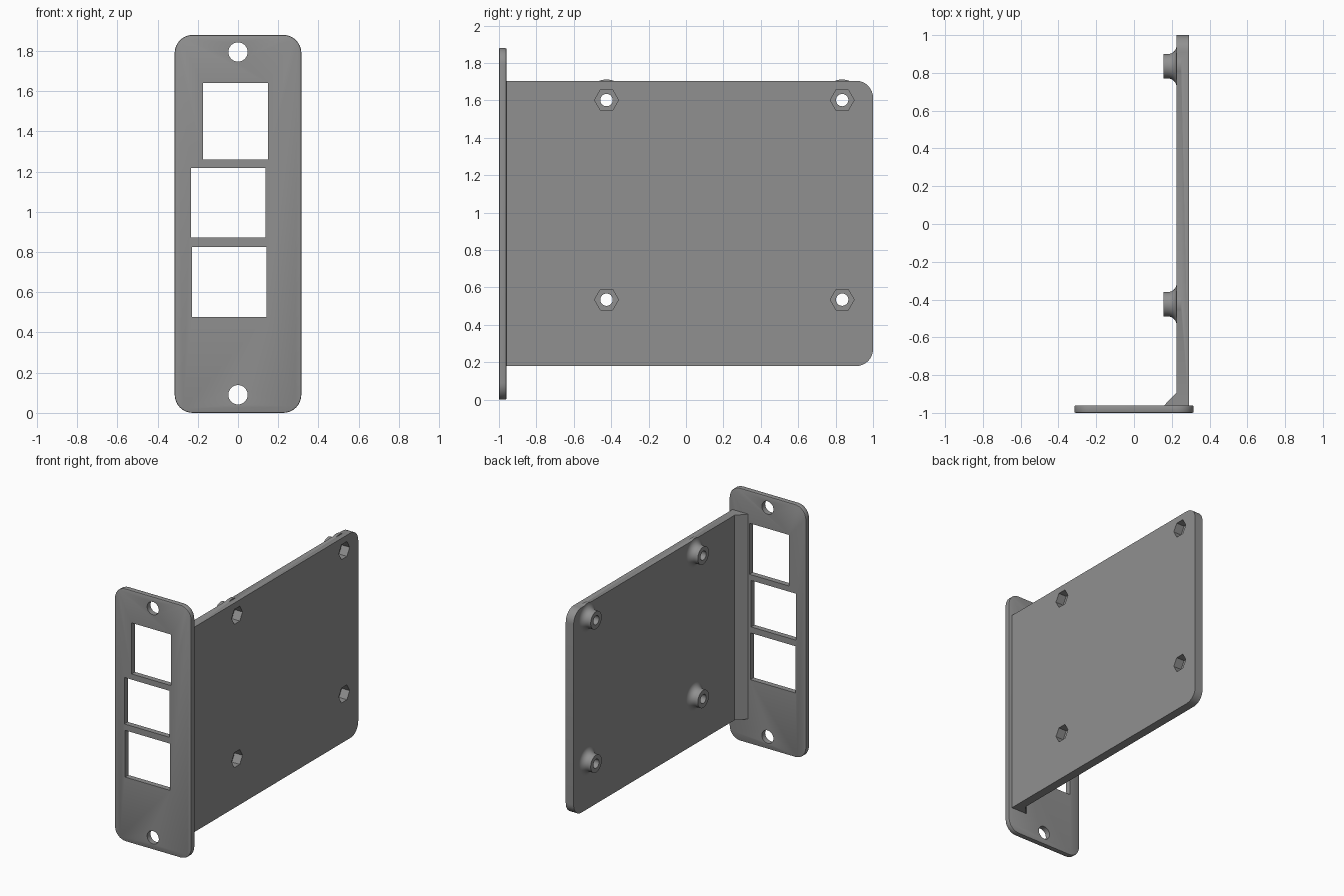
import bpy, bmesh, math
from mathutils import Matrix, Vector

if "Cube" in bpy.data.objects:
    bpy.data.objects.remove(bpy.data.objects["Cube"])

grey = bpy.data.materials.new("plain grey")
grey.diffuse_color = (0.28, 0.28, 0.28, 1)
grey.use_nodes = True
grey.node_tree.nodes["Principled BSDF"].inputs["Base Color"].default_value = grey.diffuse_color

# Axis maps: profile (u, v) plus depth w -> world
FRONT = lambda u, v, w: Vector((u, w, v))    # extruded along y
SIDE = lambda u, v, w: Vector((w, u, v))     # extruded along x
TOP = lambda u, v, w: Vector((u, v, w))      # extruded along z


def prism(name, profile, w0, w1, frame):
    """Extrude a closed 2D profile between two depths."""
    bm = bmesh.new()
    rings = [[bm.verts.new(frame(u, v, w)) for u, v in profile] for w in (w0, w1)]
    bm.faces.new(rings[0])
    bm.faces.new(rings[1])
    n = len(profile)
    for i in range(n):
        j = (i + 1) % n
        bm.faces.new((rings[0][i], rings[0][j], rings[1][j], rings[1][i]))
    return finish(name, bm)


def finish(name, bm):
    bmesh.ops.recalc_face_normals(bm, faces=bm.faces)
    me = bpy.data.meshes.new(name)
    bm.to_mesh(me)
    bm.free()
    me.materials.append(grey)
    ob = bpy.data.objects.new(name, me)
    bpy.context.collection.objects.link(ob)
    return ob


def lathe(name, profile, y, z, steps=48):
    """Revolve (radius, x) points about an x-parallel axis."""
    bm = bmesh.new()
    rings = []
    for r, x in profile:
        rings.append([bm.verts.new((x, y + r * math.cos(a), z + r * math.sin(a)))
                      for a in (2 * math.pi * i / steps for i in range(steps))])
    for a, b in zip(rings, rings[1:]):
        for i in range(steps):
            j = (i + 1) % steps
            bm.faces.new((a[i], a[j], b[j], b[i]))
    bm.faces.new(rings[0])
    bm.faces.new(rings[-1])
    return finish(name, bm)


def ngon(u, v, r, n):
    return [(u + r * math.cos(2 * math.pi * i / n), v + r * math.sin(2 * math.pi * i / n))
            for i in range(n)]


def rect(u0, u1, v0, v1, radii=(0, 0, 0, 0), seg=8):
    """Rectangle with its own radius at each corner, counter-clockwise from lower left."""
    pts = []
    corners = ((u0, v0, 1, 1), (u1, v0, -1, 1), (u1, v1, -1, -1), (u0, v1, 1, -1))
    for k, ((u, v, su, sv), r) in enumerate(zip(corners, radii)):
        if r == 0:
            pts.append((u, v))
            continue
        for i in range(seg + 1):
            a = math.pi + k * math.pi / 2 + i / seg * math.pi / 2
            pts.append((u + su * r + r * math.cos(a), v + sv * r + r * math.sin(a)))
    return pts


def apply_mods(ob):
    bpy.context.view_layer.objects.active = ob
    for m in list(ob.modifiers):
        bpy.ops.object.modifier_apply(modifier=m.name)


def combine(ob, others, op):
    for o in others:
        m = ob.modifiers.new("bool", 'BOOLEAN')
        m.operation, m.solver, m.object = op, 'EXACT', o
        apply_mods(ob)
        bpy.data.objects.remove(o)


def smooth(ob):
    bpy.ops.object.select_all(action='DESELECT')
    ob.select_set(True)
    bpy.context.view_layer.objects.active = ob
    bpy.ops.object.shade_smooth_by_angle(angle=math.radians(30))


# Front plate: rounded outline with softened rim
plate = prism("front_plate", rect(-0.315, 0.315, 0, 1.88, (0.09,) * 4), -1, -0.96, FRONT)
bev = plate.modifiers.new("rim", 'BEVEL')
bev.width, bev.segments, bev.limit_method = 0.006, 2, 'ANGLE'
bev.angle_limit = math.radians(60)
apply_mods(plate)

# Port windows and screw holes through the plate
windows = [(-0.175, 0.15, 1.26, 1.64), (-0.235, 0.136, 0.872, 1.218), (-0.23, 0.142, 0.478, 0.826)]
cuts = [prism("window_cut", rect(*w), -1.1, -0.9, FRONT) for w in windows]
cuts += [prism("screw_cut", ngon(0, z, 0.048, 40), -1.1, -0.9, FRONT) for z in (0.09, 1.795)]
combine(plate, cuts, 'DIFFERENCE')
smooth(plate)

# Side board with rounded rear corners
board = prism("side_board", rect(-0.96, 1, 0.18, 1.705, (0, 0.09, 0.09, 0)), 0.225, 0.29, SIDE)

# Flared standoffs, then nut pockets and bolt holes
spots = [(y, z) for y in (-0.425, 0.835) for z in (0.535, 1.602)]
flare = [(0.11 - 0.045 * math.cos(a), 0.18 + 0.045 * math.sin(a))
         for a in (math.pi / 2 * i / 8 for i in range(9))]
profile = [(0.065, 0.155)] + flare + [(0.11, 0.25)]
combine(board, [lathe("standoff", profile, y, z) for y, z in spots], 'UNION')
holes = [prism("bolt_cut", ngon(y, z, 0.033, 32), 0.1, 0.4, SIDE) for y, z in spots]
holes += [prism("nut_cut", ngon(y, z, 0.064, 6), 0.225, 0.4, SIDE) for y, z in spots]
combine(board, holes, 'DIFFERENCE')
smooth(board)

# Corner gusset between plate and board
prism("gusset", [(0.16, -0.96), (0.225, -0.96), (0.225, -0.893)], 0.18, 1.705, TOP)
